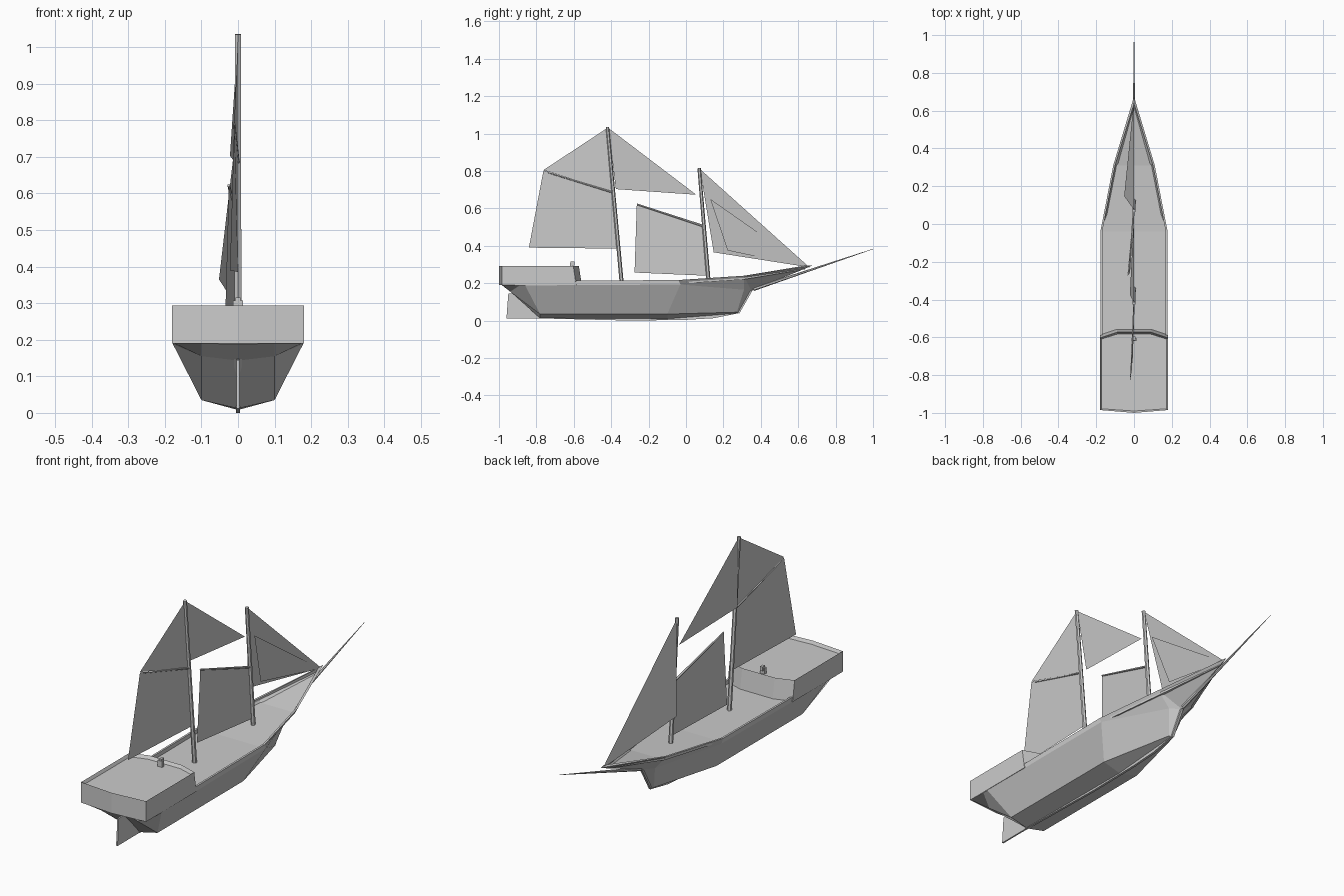
import bpy, bmesh
from mathutils import Vector

if "Cube" in bpy.data.objects:
    bpy.data.objects.remove(bpy.data.objects["Cube"])


def make(name, verts, faces, mirror=False):
    bm = bmesh.new()
    vs = [bm.verts.new(v) for v in verts]
    for f in faces:
        bm.faces.new([vs[i] for i in f])
    bmesh.ops.remove_doubles(bm, verts=bm.verts[:], dist=0.0005)
    bmesh.ops.recalc_face_normals(bm, faces=bm.faces[:])
    me = bpy.data.meshes.new(name)
    bm.to_mesh(me)
    bm.free()
    ob = bpy.data.objects.new(name, me)
    bpy.context.collection.objects.link(ob)
    if mirror:
        m = ob.modifiers.new("mirror", 'MIRROR')
        m.merge_threshold = 0.0005
    return ob


def prism(name, a, b):
    """Closed solid between two matching outlines."""
    n = len(a)
    sides = [(i, (i + 1) % n, n + (i + 1) % n, n + i) for i in range(n)]
    return make(name, a + b, [tuple(range(n)), tuple(range(n, 2 * n))] + sides)


def plate(name, pts, half):
    """Flat (y, z) profile with thickness across x."""
    return prism(name, [(-half, y, z) for y, z in pts], [(half, y, z) for y, z in pts])


def spar(name, p, q, r1, r2, sides=6):
    p, q = Vector(p), Vector(q)
    bpy.ops.mesh.primitive_cone_add(vertices=sides, radius1=r1, radius2=r2,
                                    depth=(q - p).length, location=(p + q) / 2)
    ob = bpy.context.object
    ob.rotation_euler = (q - p).to_track_quat('Z', 'Y').to_euler()
    ob.name = name
    return ob


def box(name, loc, size):
    bpy.ops.mesh.primitive_cube_add(size=1, location=loc)
    ob = bpy.context.object
    ob.scale = size
    ob.name = name


# Hull: each station is rim, knuckle, chine, keel
stations = [
    [(.178, -.985, .212), (.178, -.985, .192), (.10, -.985, .19), (0, -.985, .188)],
    [(.178, -.90, .212), (.178, -.89, .188), (.10, -.94, .155), (0, -.90, .143)],
    [(.178, -.80, .212), (.178, -.86, .188), (.10, -.78, .035), (0, -.78, .012)],
    [(.178, -.04, .217), (.176, -.03, .193), (.10, -.10, .035), (0, -.10, .008)],
    [(.11, .31, .24), (.045, .31, .165), (.013, .272, .045), (0, .28, .038)],
    [(0, .675, .294), (0, .35, .16), (0, .285, .045), (0, .28, .038)],
]
verts, faces = [], []
for s in stations:
    x, y, z = s[0]
    ix, iy = (x - .01, y) if x else (0, y - .04)
    verts += [(0, iy, z - .02), (ix, iy, z - .02), (ix, iy, z)] + s
for i in range(len(stations) - 1):
    for j in range(6):
        a = i * 7 + j
        if i == len(stations) - 2:
            # triangulated bow so that collapsed edges stay valid
            faces += [(a, a + 1, a + 8), (a, a + 8, a + 7)]
        else:
            faces.append((a, a + 1, a + 8, a + 7))
faces.append(tuple(range(7)))


def drop_degenerate(vs, fs):
    out = []
    for f in fs:
        pts = {tuple(round(c, 3) for c in vs[i]) for i in f}
        if len(pts) == len(f):
            out.append(f)
    return out


make("hull", verts, drop_degenerate(verts, faces), mirror=True)

# Keel, stem and rudder
plate("keel", [(-.79, .012), (-.3, .0), (0, .004), (.15, .013), (.285, .04), (.26, .05), (-.78, .04)], .006)
plate("stem_post", [(.285, .038), (.355, .16), (.31, .16), (.265, .06)], .006)
plate("rudder", [(-.96, .012), (-.95, .145), (-.87, .15), (-.78, .045), (-.78, .012)], .004)
plate("stern_post", [(-.91, .148), (-.85, .148), (-.77, .03), (-.79, .03)], .011)

# Raised stern cabin with a recessed deck
half = [(0, -1.0), (.18, -.985), (.18, -.595), (.09, -.565), (-.09, -.565), (-.18, -.595), (-.18, -.985)]
cabin = prism("stern_cabin", [(x, y + (.008 if y > -.7 else 0), .19) for x, y in half],
              [(x, y - (.008 if y > -.7 else 0), .293) for x, y in half])
bm = bmesh.new()
bm.from_mesh(cabin.data)
top = max(bm.faces, key=lambda f: f.calc_center_median().z)
bmesh.ops.inset_region(bm, faces=[top], thickness=.01)
bmesh.ops.translate(bm, verts=top.verts[:], vec=(0, 0, -.015))
# rim walls drop straight down to the recessed deck
bm.to_mesh(cabin.data)
bm.free()

# Helm
box("helm_pedestal", (0, -.612, .292), (.026, .016, .032))
box("helm_wheel", (0, -.606, .305), (.014, .022, .022))

# Masts, gaffs and bowsprit
spar("main_mast", (0, -.343, .19), (0, -.42, 1.035), .011, .009)
spar("fore_mast", (0, .122, .195), (0, .07, .815), .011, .009)
spar("main_gaff", (0, -.39, .685), (-.01, -.735, .79), .005, .003)
spar("fore_gaff", (0, .095, .505), (-.025, -.262, .622), .006, .004)
spar("bowsprit", (0, .36, .168), (0, 1.0, .383), .010, .001)

# Sails
sails = {
    "main_sail": [(-.01, -.762, .803), (0, -.39, .683), (0, -.365, .385), (-.022, -.84, .39)],
    "main_topsail": [(-.01, -.762, .805), (0, -.42, 1.03), (0, -.39, .685)],
    "staysail": [(0, -.415, 1.03), (0, .055, .673), (-.022, -.375, .703)],
    "fore_sail": [(-.025, -.263, .623), (0, .09, .508), (0, .112, .24), (-.035, -.275, .257)],
    "outer_jib": [(0, .075, .81), (0, .66, .285), (-.052, .148, .365)],
    "inner_jib": [(0, .13, .65), (0, .65, .286), (-.03, .222, .375)],
}
for name, pts in sails.items():
    make(name, pts, [tuple(range(len(pts)))])
